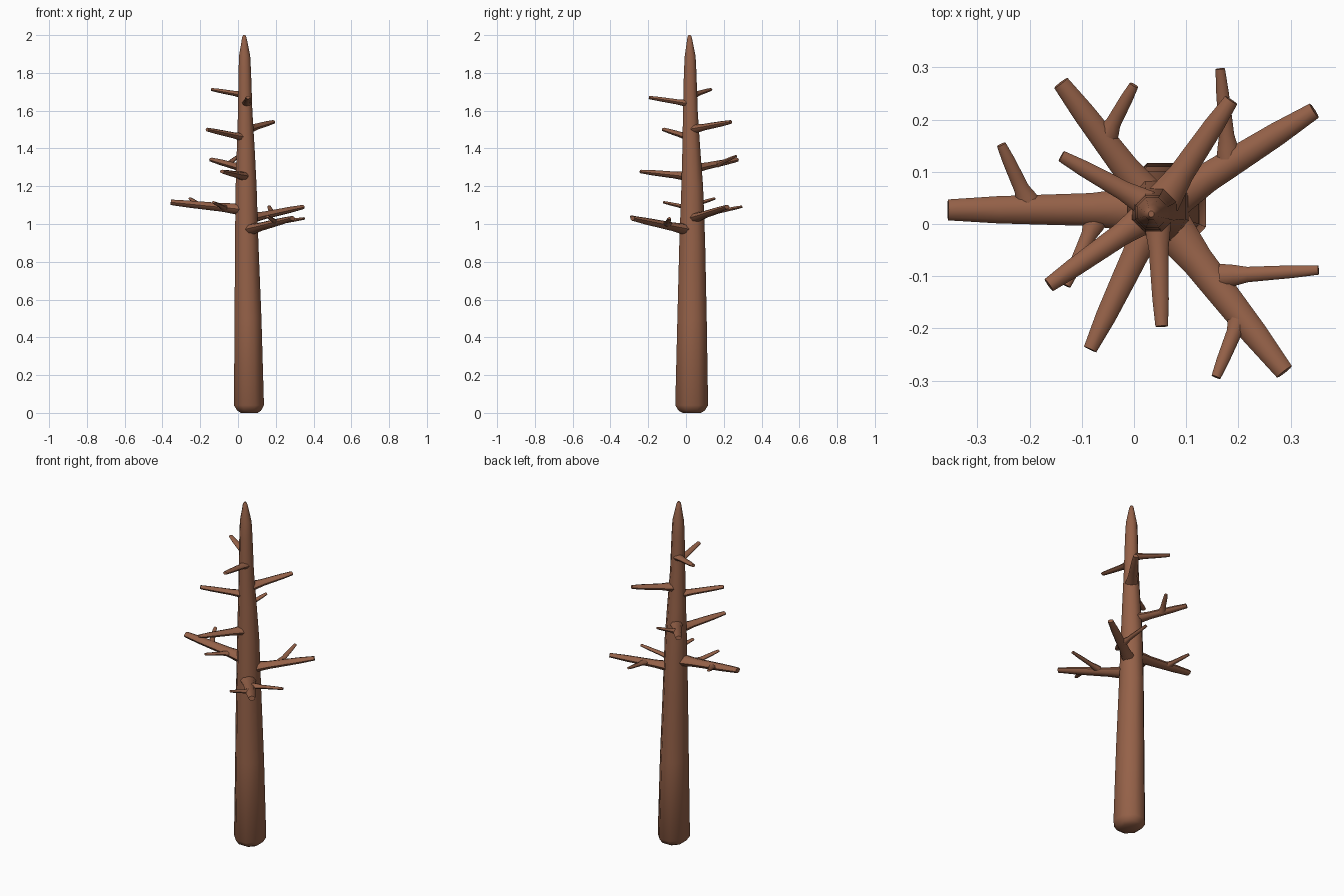
import bpy, bmesh, math
from mathutils import Vector

bark = bpy.data.materials.new("brown bark")
bark.diffuse_color = (0.30, 0.12, 0.065, 1)
UP = Vector((0, 0, 1))


def tube(name, rings, sides=8, upright=False):
    """Closed tube through rings of (centre, half width, half height)."""
    bm = bmesh.new()
    loops = []
    for i, (c, rw, rh) in enumerate(rings):
        a = rings[max(i - 1, 0)][0]
        b = rings[min(i + 1, len(rings) - 1)][0]
        d = (b - a).normalized()
        if upright:
            side, up = Vector((1, 0, 0)), Vector((0, 1, 0))
        else:
            side = d.cross(UP).normalized()
            up = side.cross(d)
        loop = []
        for k in range(sides):
            t = 2 * math.pi * (k + 0.5 * upright) / sides
            loop.append(bm.verts.new(c + side * rw * math.cos(t) + up * rh * math.sin(t)))
        loops.append(loop)
    for p, q in zip(loops, loops[1:]):
        for k in range(sides):
            n = (k + 1) % sides
            bm.faces.new((p[k], p[n], q[n], q[k]))
    bm.faces.new(loops[0])
    bm.faces.new(loops[-1])
    bmesh.ops.recalc_face_normals(bm, faces=bm.faces)
    me = bpy.data.meshes.new(name)
    bm.to_mesh(me)
    bm.free()
    me.materials.append(bark)
    ob = bpy.data.objects.new(name, me)
    bpy.context.collection.objects.link(ob)
    bpy.ops.object.select_all(action='DESELECT')
    ob.select_set(True)
    bpy.context.view_layer.objects.active = ob
    bpy.ops.object.shade_smooth_by_angle(angle=math.radians(50))
    return ob


# Trunk: z, x centre, y centre, half width x, half width y
profile = [(0.0, 0.06, 0.03, 0.048, 0.052), (0.012, 0.059, 0.03, 0.068, 0.075),
           (0.04, 0.058, 0.03, 0.086, 0.094), (0.5, 0.053, 0.032, 0.077, 0.084),
           (0.9, 0.046, 0.033, 0.067, 0.074), (1.2, 0.043, 0.033, 0.060, 0.062),
           (1.4, 0.041, 0.028, 0.051, 0.051), (1.6, 0.038, 0.023, 0.041, 0.042),
           (1.8, 0.036, 0.022, 0.036, 0.036), (1.89, 0.035, 0.022, 0.032, 0.031),
           (1.96, 0.034, 0.02, 0.018, 0.018), (1.99, 0.033, 0.019, 0.012, 0.012),
           (2.0, 0.033, 0.019, 0.006, 0.006)]
tube("trunk", [(Vector((x, y, z)), a, b) for z, x, y, a, b in profile], 8, True)


def limb(name, start, tip, root, end, flare):
    """Tapering, slightly flattened limb with a swollen root."""
    s, e = Vector(start), Vector(tip)
    rings = []
    for t, f in ((0, flare), (0.14, flare * 0.85), (0.28, 1.05), (0.45, 0.95), (0.75, 0.6), (1, 0)):
        r = end + (root - end) * f if f < 1 else root * f
        rings.append((s.lerp(e, t), r, r * 0.72))
    return tube(name, rings)


# Main branches: tip, height where it leaves the trunk, root and tip half widths
branches = [((-0.356, 0.027, 1.115), 1.075, 0.030, 0.020),
            ((0.288, -0.283, 1.03), 0.965, 0.030, 0.018),
            ((0.345, 0.217, 1.09), 1.025, 0.027, 0.016),
            ((-0.140, 0.270, 1.34), 1.29, 0.025, 0.016),
            ((-0.084, -0.240, 1.278), 1.25, 0.024, 0.013),
            ((0.186, 0.237, 1.54), 1.50, 0.023, 0.014),
            ((-0.163, -0.117, 1.50), 1.455, 0.021, 0.014),
            ((-0.139, 0.130, 1.712), 1.68, 0.018, 0.011),
            ((0.053, -0.196, 1.67), 1.635, 0.018, 0.012)]
for i, (tip, z, r0, r1) in enumerate(branches, 1):
    c = Vector((0.044, 0.028, z))
    out = (Vector(tip) - c).normalized()
    limb(f"branch_{i}", c + out * 0.02, tip, r0, r1, 1.5)

# Twigs forking from the lower branches
twigs = [((-0.200, 0.035, 1.098), (-0.254, 0.152, 1.135)),
         ((-0.070, 0.015, 1.085), (-0.130, -0.118, 1.115)),
         ((0.165, -0.100, 1.0), (0.353, -0.088, 1.03)),
         ((0.205, -0.175, 1.008), (0.157, -0.293, 1.04)),
         ((0.182, 0.120, 1.055), (0.165, 0.297, 1.092)),
         ((-0.055, 0.165, 1.315), (0.0, 0.266, 1.36))]
for i, (root, tip) in enumerate(twigs, 1):
    limb(f"twig_{i}", root, tip, 0.014, 0.009, 1.7)
